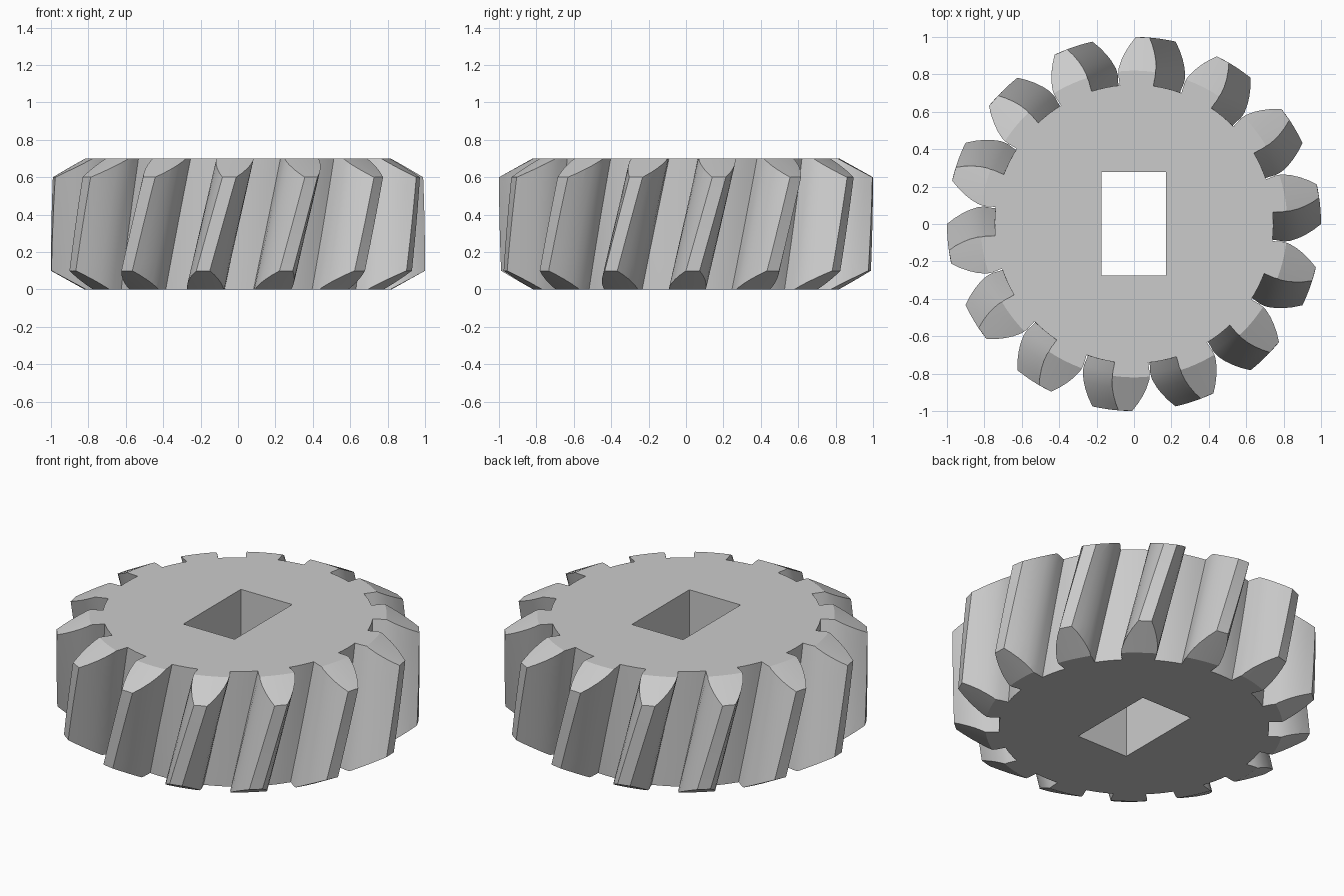
import bpy, bmesh
from math import sin, cos, radians

cube = bpy.data.objects.get("Cube")
if cube:
    bpy.data.objects.remove(cube, do_unlink=True)

TEETH = 14
HEIGHT = 0.7
TWIST = 16.2        # degrees of helix per unit of height
START = 77.6        # angle of a tooth centre at the base
# half tooth outline: radius, half width in degrees
FLANK = [(0.745, 6.9), (0.8, 7.1), (0.84, 6.8), (0.88, 6.0), (0.92, 4.9), (0.96, 3.6), (1.0, 2.1)]

metal = bpy.data.materials.new("grey metal")
metal.use_nodes = True
colour = (0.6, 0.6, 0.6, 1)
metal.diffuse_color = colour
metal.node_tree.nodes["Principled BSDF"].inputs["Base Color"].default_value = colour


def loft(name, rings):
    """Skin a stack of equal closed rings and cap both ends."""
    bm = bmesh.new()
    rows = [[bm.verts.new(p) for p in ring] for ring in rings]
    n = len(rows[0])
    for low, high in zip(rows, rows[1:]):
        for i in range(n):
            j = (i + 1) % n
            bm.faces.new((low[i], low[j], high[j], high[i]))
    bm.faces.new(rows[0][::-1])
    bm.faces.new(rows[-1])
    bmesh.ops.recalc_face_normals(bm, faces=bm.faces)
    mesh = bpy.data.meshes.new(name)
    bm.to_mesh(mesh)
    bm.free()
    obj = bpy.data.objects.new(name, mesh)
    bpy.context.collection.objects.link(obj)
    mesh.materials.append(metal)
    return obj


def polar(r, degrees, z):
    a = radians(degrees)
    return (r * cos(a), r * sin(a), z)


def boolean(target, cutter, operation):
    mod = target.modifiers.new(operation.lower(), 'BOOLEAN')
    mod.operation = operation
    mod.solver = 'EXACT'
    mod.object = cutter
    bpy.context.view_layer.objects.active = target
    bpy.ops.object.modifier_apply(modifier=mod.name)
    bpy.data.objects.remove(cutter, do_unlink=True)


# Gear outline: one tooth plus its root gap, repeated round the wheel
pitch = 360 / TEETH
gap = pitch - 2 * FLANK[0][1]
tooth = [(r, -w) for r, w in FLANK] + [(r, w) for r, w in reversed(FLANK)]
tooth += [(FLANK[0][0], FLANK[0][1] + gap * k / 4) for k in (1, 2, 3)]
outline = [(r, START + i * pitch + a) for i in range(TEETH) for r, a in tooth]

# Helical blank, taller than the finished gear
levels = [-0.05 + 0.8 * k / 8 for k in range(9)]
gear = loft("helical_gear", [[polar(r, a + TWIST * z, z) for r, a in outline] for z in levels])

# Turned envelope trims both ends flat and chamfers the tooth tips
envelope = [(0.82, 0), (1.018, 0.11), (1.018, HEIGHT - 0.11), (0.82, HEIGHT)]
trim = loft("trim_envelope", [[polar(r, a * 3, z) for a in range(120)] for r, z in envelope])
boolean(gear, trim, 'INTERSECT')

# Rectangular shaft hole
corners = [(-0.175, -0.275), (0.17, -0.275), (0.17, 0.278), (-0.175, 0.278)]
hole = loft("shaft_hole", [[(x, y, z) for x, y in corners] for z in (-0.1, 0.8)])
boolean(gear, hole, 'DIFFERENCE')

# Smooth flanks with crisp edges
bpy.ops.object.select_all(action='DESELECT')
gear.select_set(True)
bpy.context.view_layer.objects.active = gear
bpy.ops.object.shade_smooth_by_angle(angle=radians(25))
